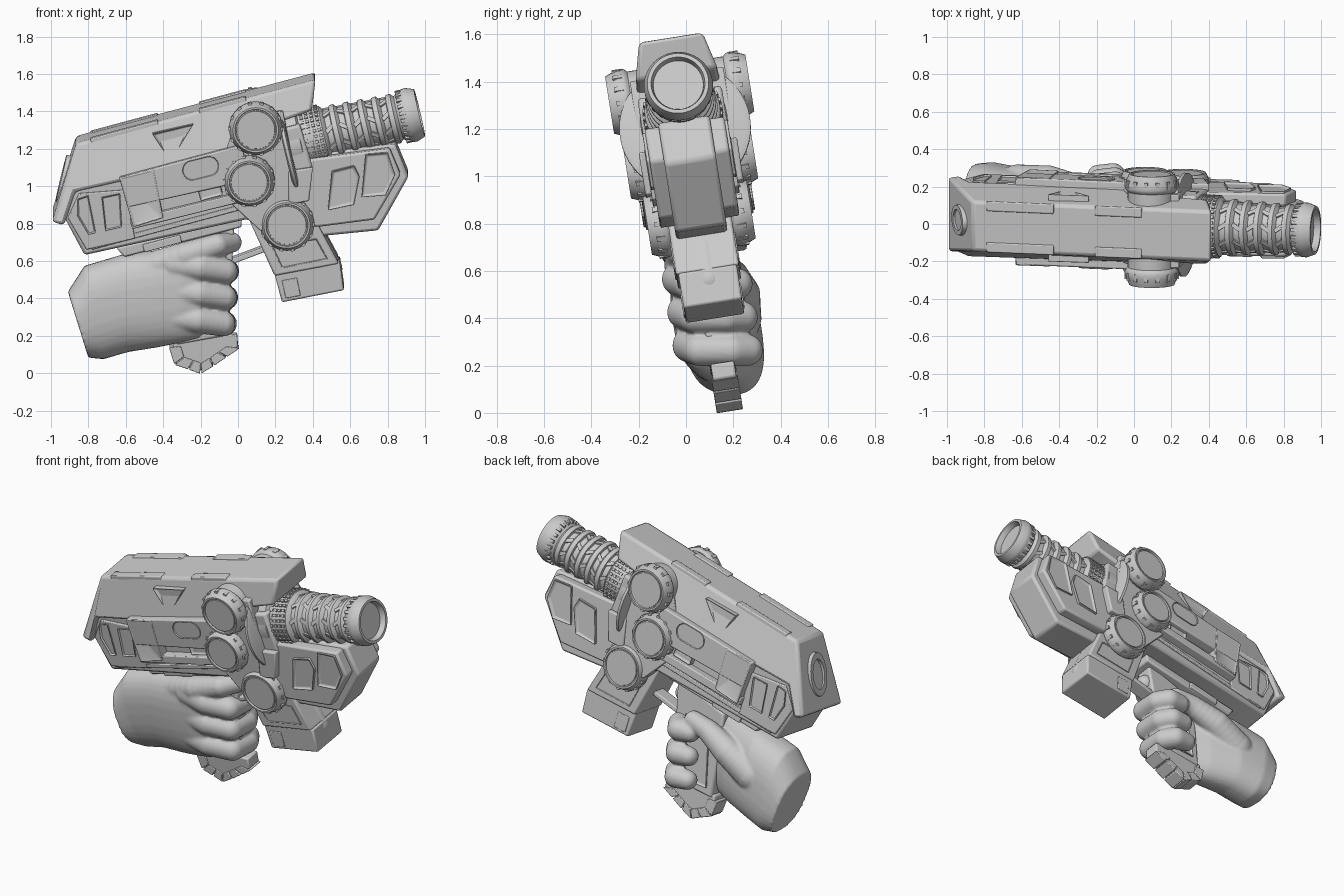
import bpy, bmesh
from math import radians, sin, cos, pi
from mathutils import Matrix, Vector

ROLL = radians(9)
# Everything except the hand is built upright, then rolled about the x axis
LEAN = Matrix.Translation((0, 0.06, 0.8)) @ Matrix.Rotation(ROLL, 4, 'X') @ Matrix.Translation((0, 0, -0.8))


def up(z, y=0):
    """Front-view height of a point at depth y, before the roll."""
    return 0.8 + (z - 0.8 - y * sin(ROLL)) / cos(ROLL)


def finish(name, bm, bevel=0, lean=True):
    bmesh.ops.remove_doubles(bm, verts=bm.verts, dist=1e-5)
    bmesh.ops.recalc_face_normals(bm, faces=bm.faces)
    if lean:
        bm.transform(LEAN)
    me = bpy.data.meshes.new(name)
    bm.to_mesh(me)
    bm.free()
    me.shade_smooth()
    me.set_sharp_from_angle(angle=radians(32))
    ob = bpy.data.objects.new(name, me)
    bpy.context.collection.objects.link(ob)
    if bevel:
        m = ob.modifiers.new("bevel", 'BEVEL')
        m.width, m.segments, m.limit_method = bevel, 2, 'ANGLE'
    return ob


def add_prism(bm, near, far):
    a = [bm.verts.new(p) for p in near]
    b = [bm.verts.new(p) for p in far]
    n = len(a)
    bm.faces.new(a)
    cap = bm.faces.new(b[::-1])
    for i in range(n):
        bm.faces.new((a[i], b[i], b[(i + 1) % n], a[(i + 1) % n]))
    return cap


def block(name, pts, w, bevel=0.01, d=None):
    """Central profile; w is a half width or a function of (x, z)."""
    d = -w if d is None else d
    f = w if callable(w) else (lambda x, z: w)
    bm = bmesh.new()
    add_prism(bm, [(x, -f(x, z), up(z, d)) for x, z in pts], [(x, f(x, z), up(z, d)) for x, z in pts])
    return finish(name, bm, bevel)


def plate(name, pts, y0, y1, bevel=0.006, inset=0, depth=0.015, sides=(-1, 1)):
    """Profile raised on both flanks, optionally with a sunken face."""
    bm = bmesh.new()
    caps = [add_prism(bm, [(x, s * y0, up(z, -y1)) for x, z in pts], [(x, s * y1, up(z, -y1)) for x, z in pts])
            for s in sides]
    bmesh.ops.recalc_face_normals(bm, faces=bm.faces)
    if inset:
        for c in caps:
            bmesh.ops.inset_region(bm, faces=[c], thickness=inset, depth=-depth)
    return finish(name, bm, bevel)


def frame(o, axis):
    return Matrix.Translation(o) @ Vector(axis).to_track_quat('Z', 'Y').to_matrix().to_4x4()


def add_lathe(bm, prof, M, n=40):
    rings = [[bm.verts.new(M @ Vector((r * cos(2 * pi * i / n), r * sin(2 * pi * i / n), t))) for i in range(n)]
             for r, t in prof]
    for a, b in zip(rings, rings[1:]):
        for i in range(n):
            bm.faces.new((a[i], a[(i + 1) % n], b[(i + 1) % n], b[i]))


def add_studs(bm, M, r, t, n, size, twist=0):
    for i in range(n):
        bmesh.ops.create_cube(bm, size=1, matrix=M @ Matrix.Rotation(2 * pi * i / n, 4, 'Z') @
                              Matrix.Translation((r, 0, t)) @ Matrix.Rotation(twist, 4, 'X') @ Matrix.Diagonal((*size, 1)))


def slant(x0, x1, z, h, k=0.268):
    """Parallelogram following the upward tilt; z is the lower left height."""
    rise = (x1 - x0) * k
    return [(x0, z), (x1, z + rise), (x1 - h * k, z + rise + h), (x0 - h * k, z + h)]


def pill(cx, cz, length, r, tilt):
    out = []
    for i in range(16):
        a = 2 * pi * (i + 0.5) / 16
        x, z = r * cos(a) + (length / 2 - r) * (1 if cos(a) > 0 else -1), r * sin(a)
        out.append((cx + x * cos(tilt) - z * sin(tilt), cz + x * sin(tilt) + z * cos(tilt)))
    return out


# Receiver and tapered top cover
block("receiver", [(-0.925, 0.825), (-0.82, 0.63), (0.04, 0.82), (0.3, 0.78), (0.4, 1.1), (0.33, 1.33), (-0.88, 1.02)], 0.18, 0.015)


def cover_width(x, z):
    below = (1.25 + (x + 0.87) * 0.268 - z) * 0.966
    return 0.135 + 0.068 * max(0, min(1, below / 0.25))


block("top_cover", [(-0.995, 0.84), (-0.865, 1.25), (0.415, 1.59), (0.395, 1.43), (0.2, 1.36), (0.0, 1.2),
                    (-0.52, 1.08), (-0.87, 1.0), (-0.93, 0.82)], cover_width, 0.018, 0)
plate("cover_rear_strips", slant(-0.78, -0.42, 1.214, 0.04), 0.085, 0.138)
plate("cover_front_strips", slant(-0.2, 0.05, 1.37, 0.04), 0.085, 0.138)
plate("cover_side_wedge", [(-0.46, 1.28), (-0.24, 1.33), (-0.36, 1.13)], 0.1, 0.184, 0.004, 0.02, 0.02)
bm = bmesh.new()
add_lathe(bm, [(0.07, -0.04), (0.07, 0.012), (0.1, 0.012), (0.11, -0.04)], frame((0, 0, 0), (-0.95, 0, 0.3)), 24)
bm.transform(Matrix.Translation((-0.935, 0, up(1.04))) @ Matrix.Diagonal((1, 0.8, 1.3, 1)))
finish("rear_ring", bm)

# Flank plates, boxes and windows
plate("rear_side_plate", [(-0.91, 0.83), (-0.81, 0.66), (-0.55, 0.72), (-0.6, 0.98), (-0.85, 0.96)], 0.15, 0.193)
plate("rear_panel_a", [(-0.86, 0.84), (-0.8, 0.74), (-0.76, 0.75), (-0.8, 0.95), (-0.86, 0.93)], 0.18, 0.205, 0.004, 0.012)
plate("rear_panel_b", [(-0.73, 0.94), (-0.71, 0.76), (-0.62, 0.78), (-0.63, 0.96)], 0.18, 0.205, 0.004, 0.012)
plate("side_box", [(-0.636, 1.045), (0.02, 1.22), (0.06, 1.03), (-0.59, 0.885)], 0.14, 0.236, 0.008)
plate("side_box_post", [(-0.635, 1.045), (-0.45, 1.09), (-0.4, 0.83), (-0.56, 0.78)], 0.14, 0.242, 0.008, 0.02, 0.008)
plate("side_box_rail", [(-0.58, 0.82), (-0.565, 0.77), (0.08, 0.93), (0.08, 0.98)], 0.14, 0.23)
plate("side_window", pill(-0.2, 1.095, 0.2, 0.055, radians(14)), 0.2, 0.244, 0.003, 0.012, 0.02)
plate("side_small_blocks", slant(-0.2, -0.08, 0.92, 0.07), 0.14, 0.222, 0.006, 0.012)
plate("lower_seam_rail", slant(-0.78, 0.02, 0.66, 0.025), 0.15, 0.19, 0.004)
plate("dial_mount", [(-0.06, 1.2), (0.0, 1.38), (0.24, 1.4), (0.3, 1.1), (0.3, 0.8), (0.12, 0.76), (-0.03, 0.9)], 0.12, 0.2)
block("under_rail", [(-0.65, 0.67), (-0.61, 0.62), (0.02, 0.78), (0.02, 0.83)], 0.09)
plate("under_rail_lugs", slant(-0.5, -0.3, 0.645, 0.04), 0.06, 0.105)

# Front body, chin and panels
block("front_core", [(0.2, 1.15), (0.84, 1.225), (0.912, 1.05), (0.75, 0.762), (0.45, 0.732), (0.2, 0.74)], 0.11, 0.015)
plate("front_cheek", [(0.28, 1.13), (0.81, 1.2), (0.87, 1.06), (0.73, 0.82), (0.42, 0.78), (0.25, 0.85)], 0.1, 0.17, 0.012)
plate("front_panel_a", [(0.68, 1.17), (0.8, 1.18), (0.84, 1.06), (0.79, 0.95), (0.66, 0.94)], 0.15, 0.185, 0.005, 0.015)
plate("front_panel_b", [(0.5, 1.08), (0.62, 1.11), (0.65, 1.05), (0.62, 0.9), (0.48, 0.87)], 0.15, 0.188, 0.005, 0.015)
plate("front_panel_c", [(0.27, 1.08), (0.4, 1.1), (0.38, 0.92), (0.27, 0.9)], 0.15, 0.21, 0.008)

# Magazine housing with front channel
block("magazine_housing", [(0.05, 0.84), (0.195, 0.52), (0.54, 0.585), (0.44, 0.77), (0.4, 0.85)], 0.135)
block("magazine_base", [(0.19, 0.55), (0.235, 0.378), (0.567, 0.443), (0.545, 0.59)], 0.125)
plate("magazine_side_panel", [(0.18, 0.68), (0.235, 0.56), (0.48, 0.61), (0.42, 0.72)], 0.1, 0.143, 0.005, 0.015)
plate("magazine_base_ribs", [(0.255, 0.4), (0.335, 0.415), (0.315, 0.51), (0.235, 0.495)], 0.1, 0.13, 0.004)
bm = bmesh.new()
cap = [(0.072 * sin(i * pi / 12), 0.072 * (1 - cos(i * pi / 12))) for i in range(7)]
add_lathe(bm, cap + [(r, 0.29 - t) for r, t in cap[::-1]], frame((0.385, 0, up(0.75)), (0.46, 0, -0.88)), 24)
finish("magazine_channel", bm)

# Round dials on both flanks
for name, x, z, r, h in (("upper_dial", 0.095, 1.30, 0.143, 0.3), ("middle_dial", 0.06, 1.02, 0.136, 0.272),
                         ("lower_dial", 0.262, 0.79, 0.145, 0.222)):
    bm = bmesh.new()
    for s in (-1, 1):
        M = frame((x, 0, up(z, -h)), (0, s, 0))
        add_lathe(bm, [(r * 0.9, 0.05), (r * 0.9, h - 0.095), (r * 0.97, h - 0.085), (r, h - 0.075), (r, h - 0.05),
                       (r * 0.85, h), (r * 0.78, h), (r * 0.76, h - 0.01), (r * 0.72, h - 0.01),
                       (r * 0.71, h - 0.004), (0, h - 0.004)], M)
        add_studs(bm, M, r * 0.955, h - 0.05, 14, (0.018, 0.02, 0.04))
    finish(name, bm)

# Round shield at the barrel base
AX = (cos(radians(13.4)), 0, sin(radians(13.4)))
bm = bmesh.new()
add_lathe(bm, [(0, 0), (0.26, 0), (0.278, 0.008), (0.278, 0.024), (0.26, 0.032), (0, 0.032)], frame((0.255, 0, up(1.2)), AX), 48)
finish("barrel_shield", bm)

# Ribbed barrel with hollow muzzle
M = frame((0.28, 0, up(1.23)), AX)
prof = [(0, 0), (0.185, 0), (0.185, 0.06), (0.165, 0.07), (0.16, 0.19), (0.15, 0.2)]
for i in range(5):
    t = 0.21 + i * 0.077
    r = 0.151 - i * 0.004
    prof += [(r - 0.018, t), (r - 0.018, t + 0.03), (r - 0.004, t + 0.034), (r, t + 0.045), (r, t + 0.06), (r - 0.01, t + 0.068)]
prof += [(0.118, 0.595), (0.126, 0.605), (0.146, 0.645), (0.146, 0.667), (0.13, 0.71), (0.114, 0.71), (0.108, 0.69),
         (0.106, 0.675), (0, 0.675)]
bm = bmesh.new()
add_lathe(bm, prof, M, 48)
for k in range(4):
    add_studs(bm, M, 0.16, 0.09 + k * 0.028, 34, (0.02, 0.016, 0.018))
for i in range(5):
    add_studs(bm, M, 0.133 - i * 0.004, 0.226 + i * 0.077, 9, (0.016, 0.022, 0.05), 0.6 * (-1) ** i)
add_studs(bm, M, 0.133, 0.637, 22, (0.022, 0.018, 0.06))
finish("barrel", bm)

# Grip, butt and trigger guard
block("grip", [(-0.33, 0.15), (-0.36, 0.66), (-0.02, 0.8), (-0.05, 0.2)], 0.055, 0.012)
block("grip_butt", [(-0.35, 0.17), (-0.335, 0.05), (-0.2, 0.012), (0.0, 0.14), (-0.005, 0.205), (-0.15, 0.2)], 0.05, 0.008)
edge = [Vector(p) for p in ((-0.37, 0.14), (-0.34, 0.045), (-0.265, 0.02), (-0.2, -0.004), (-0.13, 0.038), (-0.06, 0.086), (0.012, 0.135))]
for i, (a, b) in enumerate(zip(edge, edge[1:])):
    c = Vector((-0.19, 0.16))
    q = [a.lerp(b, 0.05), a.lerp(b, 0.95)]
    block("butt_rib_%d" % i, [q[0], q[1], q[1].lerp(c, 0.35), q[0].lerp(c, 0.35)], 0.056, 0.004)
plate("grip_ribs", [(-0.29, 0.2), (-0.27, 0.6), (-0.1, 0.6), (-0.11, 0.22)], 0.04, 0.066, 0.004, 0.02, 0.01)
block("trigger_guard", [(-0.05, 0.575), (0.15, 0.65), (0.15, 0.68), (-0.05, 0.605)], 0.045, 0.006)

# Gloved hand: lofted palm and sphere-chain fingers fused by a remesh
bm = bmesh.new()
rings = []
for x, y, z, ay, az, tilt in ((-0.855, 0.16, 0.26, 0.16, 0.185, 0.3), (-0.77, 0.16, 0.325, 0.165, 0.255, 0.2),
                              (-0.6, 0.135, 0.375, 0.16, 0.262, 0.05), (-0.42, 0.085, 0.4, 0.135, 0.26, 0),
                              (-0.3, 0.045, 0.415, 0.105, 0.25, 0), (-0.2, 0.02, 0.42, 0.07, 0.23, 0)):
    ring = []
    for i in range(32):
        c, s = cos(i * pi / 16), sin(i * pi / 16)
        v = az * abs(s) ** 0.8 * (1 if s > 0 else -1)
        u = ay * abs(c) ** 0.8 * (1 if c > 0 else -1)
        ring.append(bm.verts.new((x - v * sin(tilt), y + u - 0.12 * v, z + v * cos(tilt))))
    rings.append(ring)
for a, b in zip(rings, rings[1:]):
    for i in range(32):
        bm.faces.new((a[i], a[(i + 1) % 32], b[(i + 1) % 32], b[i]))
bm.faces.new(rings[0])
bm.faces.new(rings[-1])


def add_chain(pts):
    for (ax, ay, az, ar), (bx, by, bz, br) in zip(pts, pts[1:]):
        for k in range(6):
            p = Vector((ax, ay, az, ar)).lerp(Vector((bx, by, bz, br)), k / 5)
            bmesh.ops.create_icosphere(bm, subdivisions=3, radius=p.w, matrix=Matrix.Translation(p.xyz))


for z, x in ((0.545, 0), (0.405, -0.005), (0.265, -0.012)):
    c = 0.06 - 0.158 * (z - 0.8)
    add_chain([(x - 0.34, c - 0.11, z + 0.035, 0.07), (x - 0.2, c - 0.13, z + 0.02, 0.073), (x - 0.07, c - 0.085, z, 0.069),
               (x - 0.06, c + 0.05, z, 0.067), (x - 0.1, c + 0.115, z, 0.067), (x - 0.18, c + 0.115, z, 0.058)])
add_chain([(-0.5, 0.06, 0.55, 0.09), (-0.28, -0.02, 0.63, 0.074), (-0.11, -0.02, 0.685, 0.063), (-0.035, 0.06, 0.7, 0.056)])
add_chain([(-0.62, 0.22, 0.4, 0.1), (-0.46, 0.23, 0.5, 0.085), (-0.3, 0.2, 0.58, 0.066), (-0.18, 0.18, 0.61, 0.056)])
hand = finish("gloved_hand", bm, lean=False)
m = hand.modifiers.new("fuse", 'REMESH')
m.mode, m.voxel_size, m.use_smooth_shade = 'VOXEL', 0.01, True
m = hand.modifiers.new("soften", 'SMOOTH')
m.factor, m.iterations = 0.5, 4
